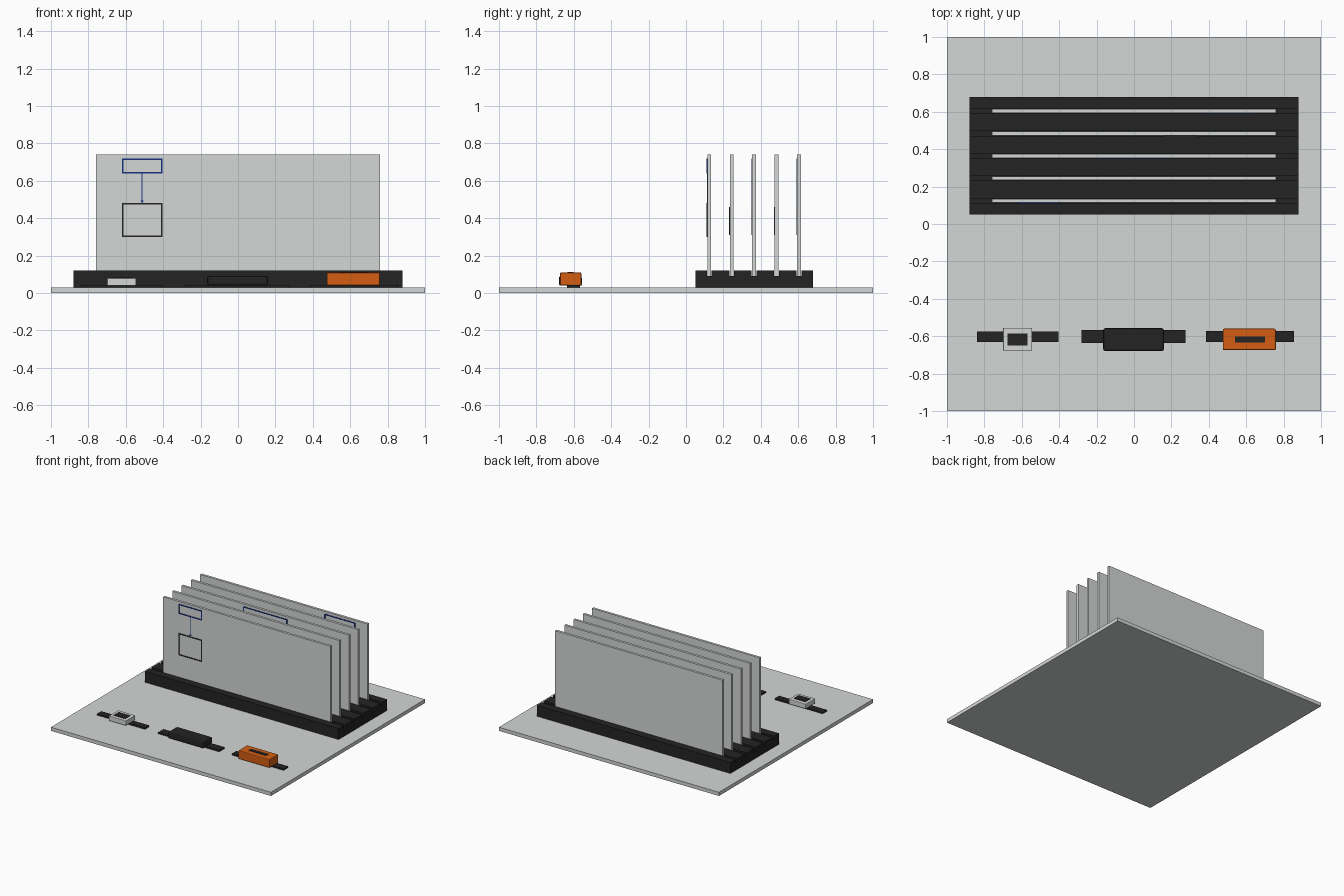
import bpy
import bmesh

if "Cube" in bpy.data.objects:
    bpy.data.objects.remove(bpy.data.objects["Cube"])


def material(name, r, g, b):
    m = bpy.data.materials.new(name)
    m.diffuse_color = (r, g, b, 1)
    m.use_nodes = True
    m.node_tree.nodes["Principled BSDF"].inputs["Base Color"].default_value = m.diffuse_color
    return m


WHITE = material("light grey", 0.66, 0.68, 0.67)
BLACK = material("near black", 0.017, 0.017, 0.017)
ORANGE = material("orange", 0.66, 0.11, 0.006)
BLUE = material("dark blue", 0.008, 0.03, 0.22)


def finish(bm, name, mat):
    bmesh.ops.recalc_face_normals(bm, faces=bm.faces)
    mesh = bpy.data.meshes.new(name)
    bm.to_mesh(mesh)
    bm.free()
    mesh.materials.append(mat)
    ob = bpy.data.objects.new(name, mesh)
    bpy.context.collection.objects.link(ob)
    return ob


def add_box(bm, x, y, z):
    vs = bmesh.ops.create_cube(bm, size=1)["verts"]
    for v in vs:
        for i, (a, b) in enumerate((x, y, z)):
            v.co[i] = a if v.co[i] < 0 else b


def box(name, x, y, z, mat, bevel=0):
    bm = bmesh.new()
    add_box(bm, x, y, z)
    ob = finish(bm, name, mat)
    if bevel:
        mod = ob.modifiers.new("bevel", 'BEVEL')
        mod.width = bevel
        mod.segments = 2
    return ob


def frame(name, x, z, face_y, mat, t=0.008):
    """Thin rectangular outline on the front of a card."""
    y = (face_y - 0.004, face_y)
    bm = bmesh.new()
    for side in ((x[0], x[0] + t), (x[1] - t, x[1])):
        add_box(bm, side, y, z)
    for side in ((z[0], z[0] + t), (z[1] - t, z[1])):
        add_box(bm, (x[0] + t, x[1] - t), y, side)
    return finish(bm, name, mat)


def arrow(name, x, z, face_y, mat):
    """Downward line with a small triangular head."""
    bm = bmesh.new()
    add_box(bm, (x - 0.003, x + 0.003), (face_y - 0.003, face_y), (z[0] + 0.012, z[1]))
    tri = ((x - 0.009, z[0] + 0.014), (x + 0.009, z[0] + 0.014), (x, z[0]))
    f = bm.faces.new([bm.verts.new((px, face_y, pz)) for px, pz in tri])
    ext = bmesh.ops.extrude_face_region(bm, geom=[f])["geom"]
    for v in ext:
        if isinstance(v, bmesh.types.BMVert):
            v.co.y -= 0.003
    return finish(bm, name, mat)


# Base board
box("base_board", (-1, 1), (-1, 1), (0, 0.03), WHITE)

# Rack: one comb profile swept along x, with open slots for the cards
card_y = [0.124 + 0.12 * i for i in range(5)]
SLOT, FLOOR, TOP = 0.0125, 0.09, 0.12
profile = [(0.05, 0.03), (0.05, TOP)]
for y in card_y:
    profile += [(y - SLOT, TOP), (y - SLOT, FLOOR), (y + SLOT, FLOOR), (y + SLOT, TOP)]
profile += [(0.68, TOP), (0.68, 0.03)]
bm = bmesh.new()
ends = [[bm.verts.new((x, y, z)) for y, z in profile] for x in (-0.88, 0.88)]
for ring in ends:
    bm.faces.new(ring)
for i in range(len(profile)):
    j = (i + 1) % len(profile)
    bm.faces.new((ends[0][i], ends[0][j], ends[1][j], ends[1][i]))
finish(bm, "card_rack", BLACK)

# Upright cards
for i, y in enumerate(card_y):
    box(f"card_{i + 1}", (-0.76, 0.76), (y - 0.01, y + 0.01), (FLOOR, 0.74), WHITE)

# Diagrams: blue heading box, arrow, black box
for i, x0, x1 in ((0, -0.62, -0.405), (2, -0.2, 0.2), (4, 0.37, 0.65)):
    fy = card_y[i] - 0.01
    frame(f"heading_box_{i + 1}", (x0, x1), (0.64, 0.72), fy, BLUE)
    low = (0.30, 0.48) if i == 0 else (0.31, 0.45)
    arrow(f"arrow_{i + 1}", (x0 + x1) / 2, (low[1], 0.64), fy, BLUE)
    frame(f"detail_box_{i + 1}", (x0, x1), low, fy, BLACK)

# Plain outlines on the cards between
for i, x0, x1 in ((1, -0.45, -0.2), (3, 0.16, 0.34)):
    frame(f"outline_{i + 1}", (x0, x1), (0.31, 0.46), card_y[i] - 0.01, BLACK)

# Flat straps under the three modules
for name, x, y in (("white", (-0.84, -0.405), (-0.63, -0.575)),
                   ("black", (-0.28, 0.275), (-0.637, -0.567)),
                   ("orange", (0.385, 0.855), (-0.63, -0.572))):
    box(f"{name}_module_strap", x, y, (0.03, 0.042), BLACK)

# Module bodies and their dark inlays
box("white_module", (-0.70, -0.545), (-0.677, -0.555), (0.04, 0.08), WHITE, 0.004)
box("white_module_window", (-0.675, -0.57), (-0.65, -0.585), (0.078, 0.084), BLACK)
box("black_module", (-0.165, 0.16), (-0.68, -0.557), (0.04, 0.092), BLACK, 0.012)
box("orange_module", (0.475, 0.758), (-0.674, -0.56), (0.04, 0.11), ORANGE, 0.006)
box("orange_module_slot", (0.54, 0.70), (-0.633, -0.602), (0.108, 0.113), BLACK)
